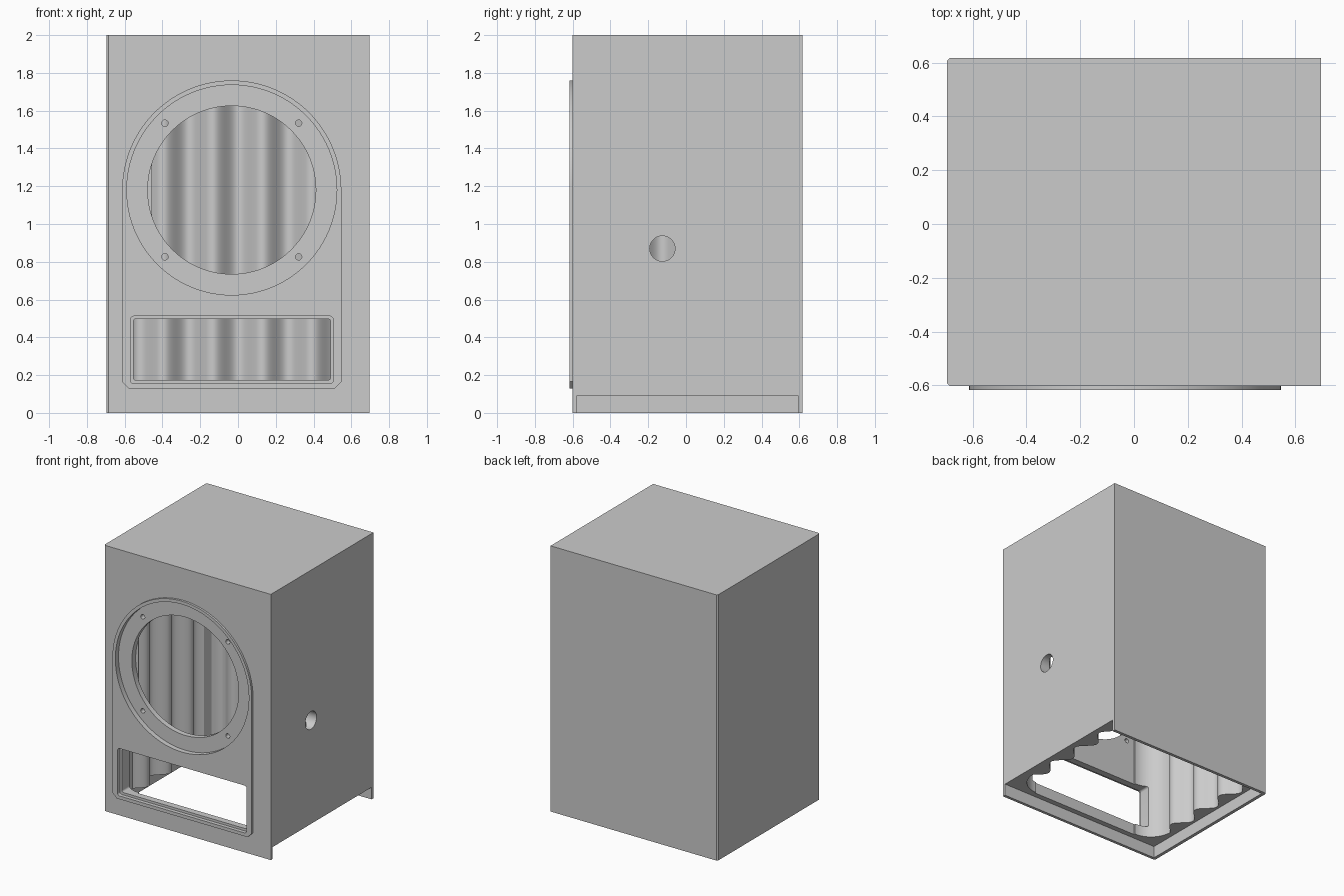
import bpy, bmesh
from math import sin, cos, pi

cube = bpy.data.objects.get("Cube")
if cube:
    bpy.data.objects.remove(cube, do_unlink=True)

grey = bpy.data.materials.new("plain grey")
grey.use_nodes = True
GREY = (0.6, 0.6, 0.6, 1)
grey.diffuse_color = GREY
grey.node_tree.nodes["Principled BSDF"].inputs["Base Color"].default_value = GREY


def prism(name, outline, axis, low, high):
    """Extrude a 2D outline along one axis."""
    place = {"x": lambda a, b, t: (t, a, b),
             "y": lambda a, b, t: (a, t, b),
             "z": lambda a, b, t: (a, b, t)}[axis]
    bm = bmesh.new()
    ends = [[bm.verts.new(place(a, b, t)) for a, b in outline] for t in (low, high)]
    for end in ends:
        bm.faces.new(end)
    n = len(outline)
    for i in range(n):
        j = (i + 1) % n
        bm.faces.new((ends[0][i], ends[0][j], ends[1][j], ends[1][i]))
    bmesh.ops.recalc_face_normals(bm, faces=bm.faces)
    mesh = bpy.data.meshes.new(name)
    bm.to_mesh(mesh)
    bm.free()
    mesh.materials.append(grey)
    obj = bpy.data.objects.new(name, mesh)
    bpy.context.collection.objects.link(obj)
    return obj


def arc(x, y, r, start, end, steps):
    return [(x + r * cos(start + (end - start) * i / steps),
             y + r * sin(start + (end - start) * i / steps)) for i in range(steps + 1)]


def circle(x, y, r, steps=96):
    return arc(x, y, r, 0, 2 * pi, steps)[:-1]


def rounded(x0, x1, y0, y1, r, steps=5):
    corners = [(x1 - r, y1 - r), (x0 + r, y1 - r), (x0 + r, y0 + r), (x1 - r, y0 + r)]
    return [p for k, (x, y) in enumerate(corners)
            for p in arc(x, y, r, k * pi / 2, (k + 1) * pi / 2, steps)]


def combine(target, other, operation):
    """Apply a boolean and discard the helper."""
    bpy.context.view_layer.objects.active = target
    mod = target.modifiers.new("combine", "BOOLEAN")
    mod.operation, mod.solver, mod.object = operation, "EXACT", other
    bpy.ops.object.modifier_apply(modifier=mod.name)
    bpy.data.objects.remove(other, do_unlink=True)


def cut(*shape):
    combine(cabinet, prism("cutter", *shape), "DIFFERENCE")


# Cabinet block with slightly eased edges on its right side
X, FRONT, BACK, EASE = 0.695, -0.602, 0.618, 0.01
block = [(X, FRONT), (X, BACK), (EASE - X, BACK), (-X, BACK - EASE),
         (-X, FRONT + EASE), (EASE - X, FRONT)]
cabinet = prism("speaker_cabinet", block, "z", 0, 2)

# Raised arch-topped front plate with clipped lower corners
CX, CZ, R, FOOT, CLIP = -0.033, 1.18, 0.58, 0.13, 0.035
plate = (arc(CX, CZ, R, 0, pi, 64)
         + [(CX - R, FOOT + CLIP), (CX - R + CLIP, FOOT),
            (CX + R - CLIP, FOOT), (CX + R, FOOT + CLIP)])
combine(cabinet, prism("front_plate", plate, "y", -0.618, -0.59), "UNION")

# Cavity: flat front wall, rounded front corners, rippled side and back walls
PITCH, DEPTH, N = 0.263, 0.045, 80


def ripple(t):
    return DEPTH * cos(2 * pi * t / PITCH)


half = [(0.455, -0.54)] + arc(0.455, -0.355, 0.175, -pi / 2, 0, 16)
for i in range(1, N + 1):
    y = -0.355 + 0.815 * i / N
    half.append((0.605 - ripple(y), y))
for i in range(N + 1):
    x = 0.59 * (1 - i / N)
    half.append((x, 0.525 + ripple(x)))
mirrored = [(-x, y) for x, y in reversed(half[:-1])]
cut(half + mirrored, "z", -0.1, 1.9)

# Bottom panel recess, open on the left side
cut([(-0.67, -0.58), (0.8, -0.58), (0.8, 0.595), (-0.67, 0.595)], "z", -0.1, 0.09)

# Driver seat, driver opening and screw holes
cut(circle(CX, CZ, 0.556), "y", -0.7, -0.58)
cut(circle(CX, CZ, 0.445), "y", -0.7, -0.535)
for sx in (-1, 1):
    for sz in (-1, 1):
        cut(circle(CX + sx * 0.354, CZ + sz * 0.354, 0.017, 20), "y", -0.7, -0.5)

# Stepped port slot
cut(rounded(-0.57, 0.504, 0.155, 0.512, 0.018), "y", -0.7, -0.59)
cut(rounded(-0.554, 0.49, 0.173, 0.498, 0.015), "y", -0.7, -0.45)

# Cable hole in the left side
cut(circle(-0.125, 0.87, 0.067, 40), "x", 0.4, 0.8)

bpy.ops.object.select_all(action="DESELECT")
cabinet.select_set(True)
bpy.context.view_layer.objects.active = cabinet
bpy.ops.object.shade_smooth_by_angle(angle=pi / 6)
